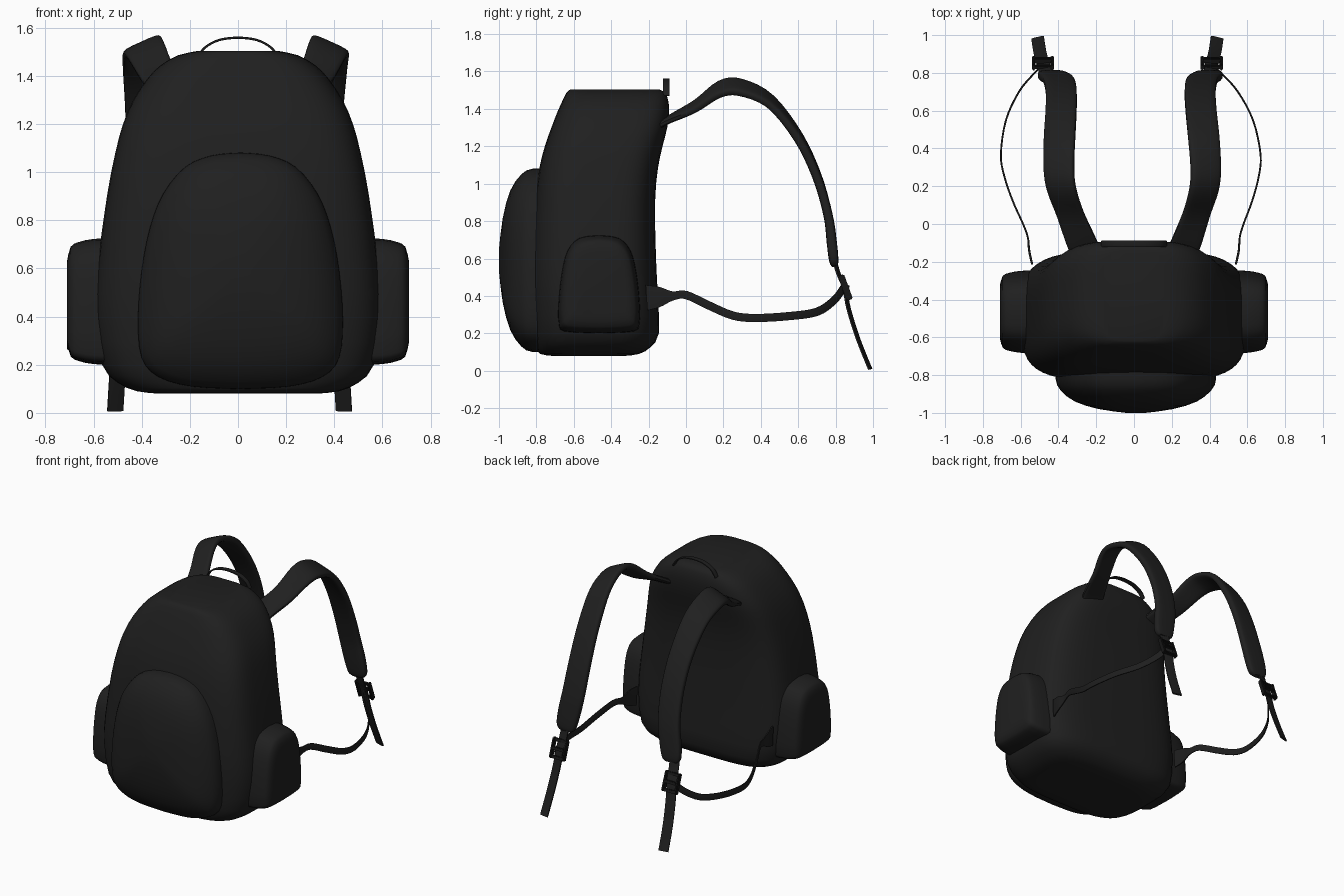
import bpy, bmesh, math
from mathutils import Vector, Matrix

if "Cube" in bpy.data.objects:
    bpy.data.objects.remove(bpy.data.objects["Cube"])


def material(name, v):
    m = bpy.data.materials.new(name)
    m.diffuse_color = (v, v, v, 1)
    m.use_nodes = True
    m.node_tree.nodes["Principled BSDF"].inputs["Base Color"].default_value = m.diffuse_color
    return m


FABRIC = material("black fabric", 0.014)
WEBBING = material("black webbing", 0.013)
PLASTIC = material("black plastic", 0.008)


def finish(name, bm, mat, angle=45):
    bmesh.ops.recalc_face_normals(bm, faces=bm.faces)
    me = bpy.data.meshes.new(name)
    bm.to_mesh(me)
    bm.free()
    me.materials.append(mat)
    me.shade_smooth()
    me.set_sharp_from_angle(angle=math.radians(angle))
    ob = bpy.data.objects.new(name, me)
    bpy.context.collection.objects.link(ob)
    return ob


def smooth_table(rows, steps):
    """Catmull-Rom interpolation of equal-length tuples."""
    rows = [Vector(r) for r in rows]
    out = []
    for i in range(len(rows) - 1):
        p0, p1, p2 = rows[max(i - 1, 0)], rows[i], rows[i + 1]
        p3 = rows[min(i + 2, len(rows) - 1)]
        for k in range(steps):
            t = k / steps
            out.append(p1 + (p2 - p0) * (t / 2)
                       + (p0 * 2 - p1 * 5 + p2 * 4 - p3) * (t * t / 2)
                       + (p1 * 3 - p0 - p2 * 3 + p3) * (t ** 3 / 2))
    return out + [rows[-1]]


def loft(name, rings, mat, angle=45):
    bm = bmesh.new()
    loops = [[bm.verts.new(p) for p in r] for r in rings]
    n = len(loops[0])
    for a, b in zip(loops, loops[1:]):
        for i in range(n):
            j = (i + 1) % n
            bm.faces.new((a[i], a[j], b[j], b[i]))
    bm.faces.new(loops[0])
    bm.faces.new(loops[-1])
    return finish(name, bm, mat, angle)


def super_ellipse(a, b, n, count):
    pts = []
    for i in range(count):
        t = 2 * math.pi * (i + 0.5) / count
        c, s = math.cos(t), math.sin(t)
        pts.append((math.copysign(abs(c) ** (2 / n), c) * a,
                    math.copysign(abs(s) ** (2 / n), s) * b))
    return pts


def ribbon(name, rows, across, mat, n=5, count=8, steps=4):
    """Strap along rows of (x, y, z, width, thickness, tilt)."""
    rows = smooth_table(rows, steps)
    rings = []
    for i, r in enumerate(rows):
        p = Vector(r[:3])
        t = Vector(rows[min(i + 1, len(rows) - 1)][:3]) - Vector(rows[max(i - 1, 0)][:3])
        t.normalize()
        w = Vector(across) + Vector((0, 0, r[5]))
        w = (w - t * w.dot(t)).normalized()
        u = t.cross(w)
        rings.append([p + w * a + u * b for a, b in super_ellipse(r[3] / 2, r[4] / 2, n, count)])
    return loft(name, rings, mat)


def outline(half, steps=3):
    """Closed outline from one half running top to bottom."""
    h = [tuple(p) for p in smooth_table(half, steps)]
    return h + [(-x, z) for x, z in h[-2:0:-1]]


# Main body: (z, half width, front y, back y)
body = [(.08, .33, -.72, -.32), (.09, .42, -.78, -.25), (.125, .5, -.8, -.19),
        (.2, .565, -.82, -.145), (.4, .595, -.83, -.15), (.6, .585, -.83, -.16),
        (.9, .545, -.81, -.165), (1.08, .51, -.785, -.15), (1.2, .478, -.755, -.125),
        (1.3, .435, -.72, -.1), (1.39, .375, -.685, -.09), (1.445, .32, -.66, -.095),
        (1.485, .25, -.64, -.11), (1.503, .17, -.62, -.14)]
rings = []
for z, hw, yf, yb in smooth_table(body, 2):
    rings.append([(x, (yf + yb) / 2 + y, z)
                  for x, y in super_ellipse(hw, (yb - yf) / 2, 4, 48)])
loft("main_body", rings, FABRIC)

# Front pocket: arched outline shrinking towards the front
arch = outline([(0, .49), (.12, .478), (.23, .43), (.32, .32), (.375, .18), (.41, 0),
                (.425, -.2), (.41, -.36), (.34, -.44), (.2, -.48), (0, -.49)])
layers = smooth_table([(-.7, 1), (-.82, 1), (-.88, .94), (-.94, .76), (-.98, .46), (-1, .12)], 2)
loft("front_pocket", [[(x * s + .01, y, .59 + z * s) for x, z in arch] for y, s in layers], FABRIC)

# Side pockets
small = outline([(0, .25), (.1, .235), (.16, .17), (.19, .05), (.205, -.1),
                 (.203, -.19), (.175, -.235), (0, -.245)])
layers = smooth_table([(.5, 1.07), (.6, 1.05), (.66, 1), (.695, .92), (.71, .68)], 2)
for side, s in (("right", 1), ("left", -1)):
    loft("side_pocket_" + side,
         [[(s * x, -.465 + y * k, .46 + z * k) for y, z in small] for x, k in layers], FABRIC)

# Carry handle
ribbon("carry_handle",
       [(x, -.105, z, .035, .01, 0) for x, z in
        ((-.17, 1.47), (-.14, 1.515), (-.08, 1.548), (0, 1.558),
         (.08, 1.548), (.14, 1.515), (.17, 1.47))], (0, 1, 0), WEBBING)

# Shoulder straps: x, y, z, width, thickness, tilt
pad = [(.25, -.16, 1.3, .16, .03, 0), (.28, -.09, 1.345, .16, .035, -.1),
       (.33, .05, 1.415, .15, .04, -.3), (.37, .18, 1.505, .165, .045, -.45),
       (.38, .29, 1.515, .17, .045, -.45), (.37, .45, 1.44, .17, .045, -.35),
       (.355, .6, 1.25, .165, .05, -.2), (.35, .7, 1.04, .165, .05, -.1),
       (.36, .76, .83, .165, .05, 0), (.385, .78, .68, .16, .055, 0),
       (.4, .79, .59, .14, .05, 0), (.403, .795, .56, .09, .03, 0)]
tail = [(.4, .785, .62, .07, .012, 0), (.405, .815, .52, .07, .012, 0),
        (.41, .848, .44, .07, .012, 0), (.418, .87, .33, .07, .012, 0),
        (.43, .92, .17, .07, .012, 0), (.44, .985, .008, .07, .012, 0)]
lower = [(.54, -.21, .39, .14, .012, 0), (.555, -.14, .395, .11, .012, 0),
         (.56, -.07, .4, .05, .01, 0), (.58, 0, .405, .045, .01, 0),
         (.625, .12, .35, .045, .01, 0), (.66, .25, .295, .045, .01, 0),
         (.67, .37, .282, .045, .01, 0), (.63, .55, .292, .045, .01, 0),
         (.55, .7, .315, .045, .01, 0), (.47, .79, .375, .045, .01, 0),
         (.415, .84, .44, .045, .01, 0)]


def sided(rows, s, spread):
    """Mirror rows and push the far end of one strap slightly outward."""
    return [(s * (r[0] + spread * min(max((r[1] + .1) / .95, 0), 1)), *r[1:5], r[5])
            for r in rows]


for side, s, e in (("right", 1, 0), ("left", -1, .07)):
    ribbon("shoulder_strap_" + side, sided(pad, s, e * .6), (s, 0, 0), FABRIC, 4, 16)
    ribbon("strap_tail_" + side, sided(tail, s, e), (s, -.25, 0), WEBBING)
    ribbon("lower_strap_" + side, sided(lower, s, e), (0, 0, 1), WEBBING)

    # Ladder buckle: two side rails and three cross bars
    bm = bmesh.new()
    place = Matrix.Translation((s * (.412 + e), .852, .445)) @ Matrix.Rotation(math.radians(20), 4, 'X')
    parts = [((k * .05, 0, 0), (.018, .035, .14)) for k in (-1, 1)]
    parts += [((0, .012 * (k == 0), k * .058), (.1, .022, .022)) for k in (-1, 0, 1)]
    for loc, size in parts:
        bmesh.ops.create_cube(bm, size=1, matrix=place @ Matrix.Translation(loc)
                              @ Matrix.Diagonal((*size, 1)))
    bmesh.ops.bevel(bm, geom=list(bm.edges), offset=.005, segments=2, affect='EDGES')
    finish("buckle_" + side, bm, PLASTIC, 40)
